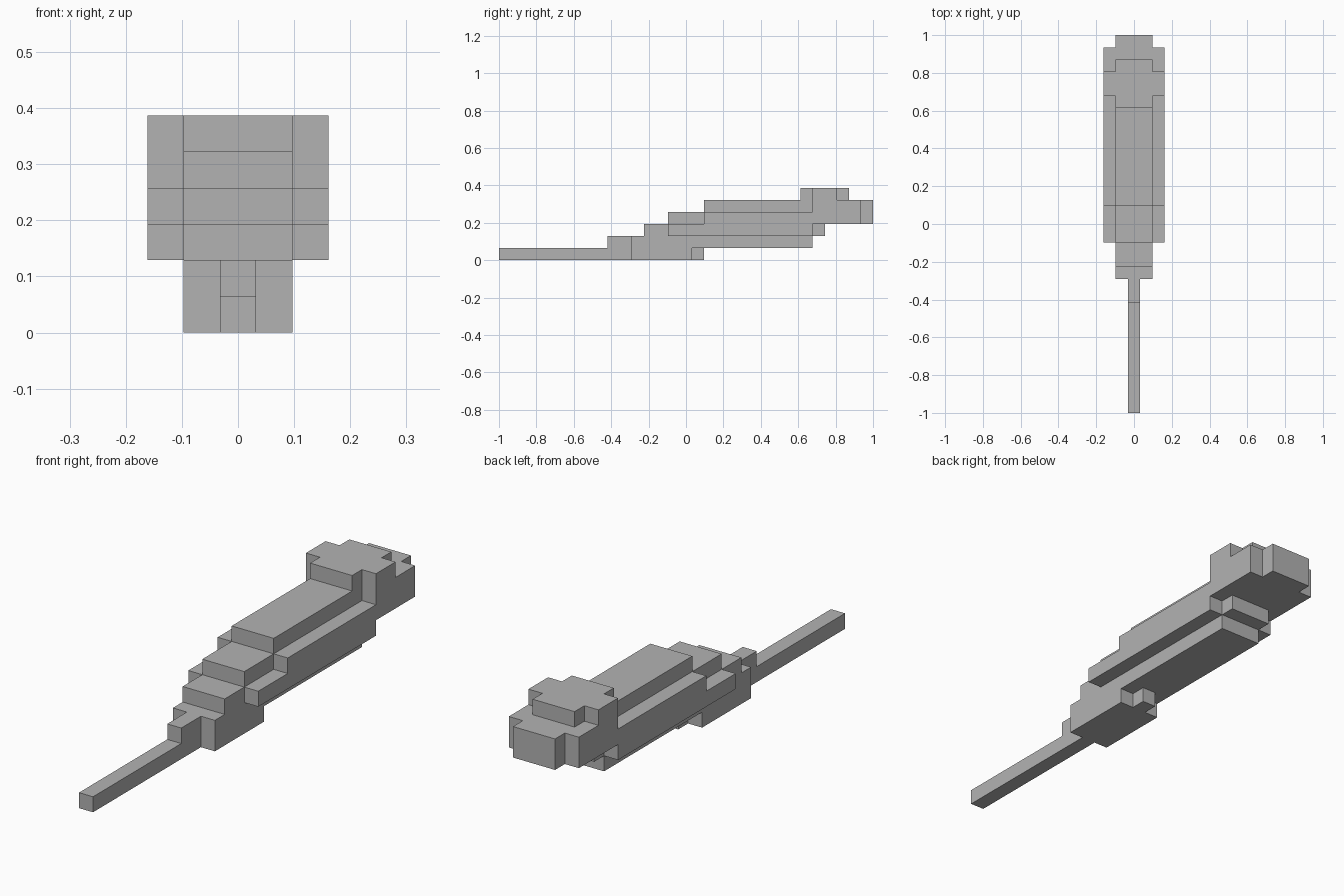
import bpy
import bmesh
from mathutils import Vector

if "Cube" in bpy.data.objects:
    bpy.data.objects.remove(bpy.data.objects["Cube"])

U = 2 / 31  # edge of one block

grey = bpy.data.materials.new("plain_grey")
grey.diffuse_color = (0.45, 0.45, 0.45, 1)
grey.use_nodes = True
grey.node_tree.nodes["Principled BSDF"].inputs["Base Color"].default_value = grey.diffuse_color

# Each part is a list of bars: (width, first row, end row, bottom layer, top layer)
parts = {
    # thin rod with its raised root
    "front_rod": [(1, 0, 11, 0, 1), (1, 9, 11, 1, 2)],
    # stepped neck and underside
    "lower_body": [(3, 11, 16, 0, 1), (1, 16, 17, 0, 1), (3, 11, 26, 1, 2)],
    # wide middle with narrower top ridge
    "upper_body": [(3, 12, 27, 2, 3), (5, 14, 26, 2, 3),
                   (3, 14, 26, 3, 4), (5, 17, 26, 3, 4), (3, 17, 26, 4, 5)],
    # rear block with cut corners and cap
    "rear_head": [(5, 26, 30, 3, 5), (3, 26, 31, 3, 5)],
    "head_cap": [(3, 25, 29, 5, 6), (5, 26, 28, 5, 6)],
}


def cells_of(bars):
    return {(x, y, z)
            for w, y0, y1, z0, z1 in bars
            for x in range(-(w // 2), w // 2 + 1)
            for y in range(y0, y1)
            for z in range(z0, z1)}


part_cells = {name: cells_of(bars) for name, bars in parts.items()}
solid = set().union(*part_cells.values())


def build(name, cells):
    """Make the outer skin of a part, skipping faces hidden inside the model."""
    bm = bmesh.new()
    for cell in sorted(cells):
        c = Vector((cell[0] * U, -1 + (cell[1] + 0.5) * U, (cell[2] + 0.5) * U))
        for axis in range(3):
            for s in (-1, 1):
                near = list(cell)
                near[axis] += s
                if tuple(near) in solid:
                    continue
                n, a, b = Vector(), Vector(), Vector()
                n[axis] = s * U / 2
                a[(axis + 1) % 3] = U / 2
                b[(axis + 2) % 3] = s * U / 2
                bm.faces.new([bm.verts.new(c + n + p)
                              for p in (-a - b, a - b, a + b, b - a)])
    bmesh.ops.remove_doubles(bm, verts=bm.verts[:], dist=U / 100)
    bmesh.ops.dissolve_limit(bm, angle_limit=0.01,
                             verts=bm.verts[:], edges=bm.edges[:])
    mesh = bpy.data.meshes.new(name)
    bm.to_mesh(mesh)
    bm.free()
    mesh.materials.append(grey)
    bpy.context.collection.objects.link(bpy.data.objects.new(name, mesh))


for name, cells in part_cells.items():
    build(name, cells)
